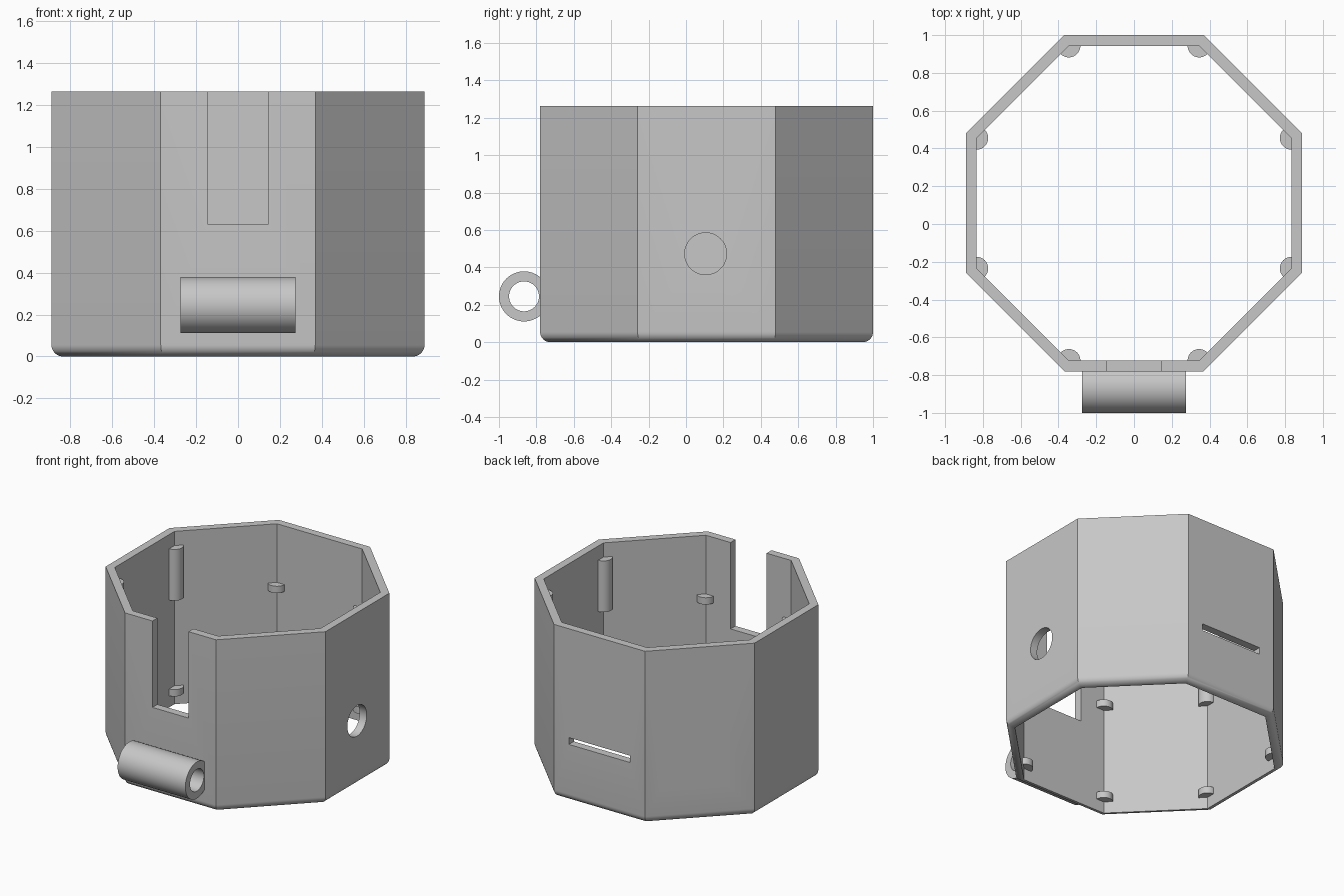
import bpy, bmesh
from math import pi, cos, sin, radians
from mathutils import Matrix, Vector

old = bpy.data.objects.get("Cube")
if old:
    bpy.data.objects.remove(old, do_unlink=True)

CY = 0.11          # octagon centre in y
OUTER = 0.89       # apothem of the outer faces
WALL = 0.057
HEIGHT = 1.264

grey = bpy.data.materials.new("light_grey_plastic")
grey.use_nodes = True
grey.diffuse_color = (0.57, 0.57, 0.57, 1)
grey.node_tree.nodes["Principled BSDF"].inputs["Base Color"].default_value = (0.57, 0.57, 0.57, 1)


def make_object(name, bm):
    bmesh.ops.recalc_face_normals(bm, faces=bm.faces)
    mesh = bpy.data.meshes.new(name)
    bm.to_mesh(mesh)
    bm.free()
    mesh.materials.append(grey)
    obj = bpy.data.objects.new(name, mesh)
    bpy.context.collection.objects.link(obj)
    return obj


def activate(obj):
    bpy.ops.object.select_all(action='DESELECT')
    obj.select_set(True)
    bpy.context.view_layer.objects.active = obj


def smooth(obj):
    activate(obj)
    bpy.ops.object.shade_smooth_by_angle(angle=radians(30))


def sweep_rings(bm, rings):
    """Skin closed rings into a closed loop of rings."""
    verts = [[bm.verts.new(p) for p in ring] for ring in rings]
    n, m = len(verts), len(verts[0])
    for i in range(n):
        a, b = verts[i], verts[(i + 1) % n]
        for j in range(m):
            k = (j + 1) % m
            bm.faces.new((a[j], a[k], b[k], b[j]))


def cut(target, cutter):
    cutter.hide_render = True
    mod = target.modifiers.new("cut", 'BOOLEAN')
    mod.operation = 'DIFFERENCE'
    mod.solver = 'EXACT'
    mod.object = cutter
    activate(target)
    bpy.ops.object.modifier_apply(modifier=mod.name)
    bpy.data.objects.remove(cutter, do_unlink=True)


def face_matrix(degrees, along, z):
    """Frame on an outer face: x points out, y runs along the face."""
    return (Matrix.Translation((0, CY, 0)) @ Matrix.Rotation(radians(degrees), 4, 'Z')
            @ Matrix.Translation((OUTER, along, z)))


def box_cutter(degrees, along, width, low, high):
    bm = bmesh.new()
    bmesh.ops.create_cube(bm, size=1)
    bmesh.ops.scale(bm, vec=(0.3, width, high - low), verts=bm.verts)
    bm.transform(face_matrix(degrees, along, (low + high) / 2))
    return make_object("opening_cutter", bm)


# Octagonal wall with a rounded lower outer edge
profile = [(OUTER - WALL, HEIGHT), (OUTER - WALL, 0)]
STEPS = 8
for i in range(STEPS + 1):
    a = pi / 2 * i / STEPS
    profile.append((OUTER - WALL + 0.002 + 0.055 * sin(a), 0.055 * (1 - cos(a))))
profile.append((OUTER, HEIGHT))
corners = [radians(22.5 + 45 * k) for k in range(8)]
bm = bmesh.new()
sweep_rings(bm, [[(r / cos(pi / 8) * cos(a), CY + r / cos(pi / 8) * sin(a), z)
                  for a in corners] for r, z in profile])
shell = make_object("octagonal_wall", bm)

# Openings: front notch, back slot, window, side square, side round hole
cut(shell, box_cutter(-90, 0, 0.292, 0.632, 1.5))
cut(shell, box_cutter(90, 0, 0.495, 0.418, 0.468))
cut(shell, box_cutter(135, -0.042, 0.44, 0.25, 0.69))
cut(shell, box_cutter(180, 0.005, 0.197, 0.475, 0.67))
bm = bmesh.new()
bmesh.ops.create_cone(bm, cap_ends=True, segments=48, radius1=0.112, radius2=0.112, depth=0.3)
bm.transform(face_matrix(0, -0.005, 0.473) @ Matrix.Rotation(pi / 2, 4, 'Y'))
cut(shell, make_object("round_cutter", bm))
smooth(shell)

# Hinge tube on the front
bm = bmesh.new()
angles = [2 * pi * i / 64 for i in range(64)]
sweep_rings(bm, [[(x, -0.866 + r * cos(a), 0.245 + r * sin(a)) for a in angles]
                 for r, x in ((0.134, -0.274), (0.134, 0.274), (0.08, 0.274), (0.08, -0.274))])
smooth(make_object("hinge_tube", bm))


# Half-round bosses in the inner corners
def boss(name, a, low, high):
    r = (OUTER - WALL) / cos(pi / 8)
    centre = Vector((r * cos(a), CY + r * sin(a), low))
    bm = bmesh.new()
    arc = [a + pi / 2 + pi * i / 24 for i in range(25)]
    face = bm.faces.new([bm.verts.new(centre + 0.061 * Vector((cos(t), sin(t), 0))) for t in arc])
    out = bmesh.ops.extrude_face_region(bm, geom=[face])
    bmesh.ops.translate(bm, vec=(0, 0, high - low),
                        verts=[v for v in out["geom"] if isinstance(v, bmesh.types.BMVert)])
    smooth(make_object(name, bm))


for k, a in enumerate(corners):
    boss(f"lower_boss_{k + 1}", a, 0.085, 0.135)
    on_side = abs(cos(a)) > abs(sin(a))
    boss(f"upper_boss_{k + 1}", a, 0.785, 1.16 if on_side else 0.835)
